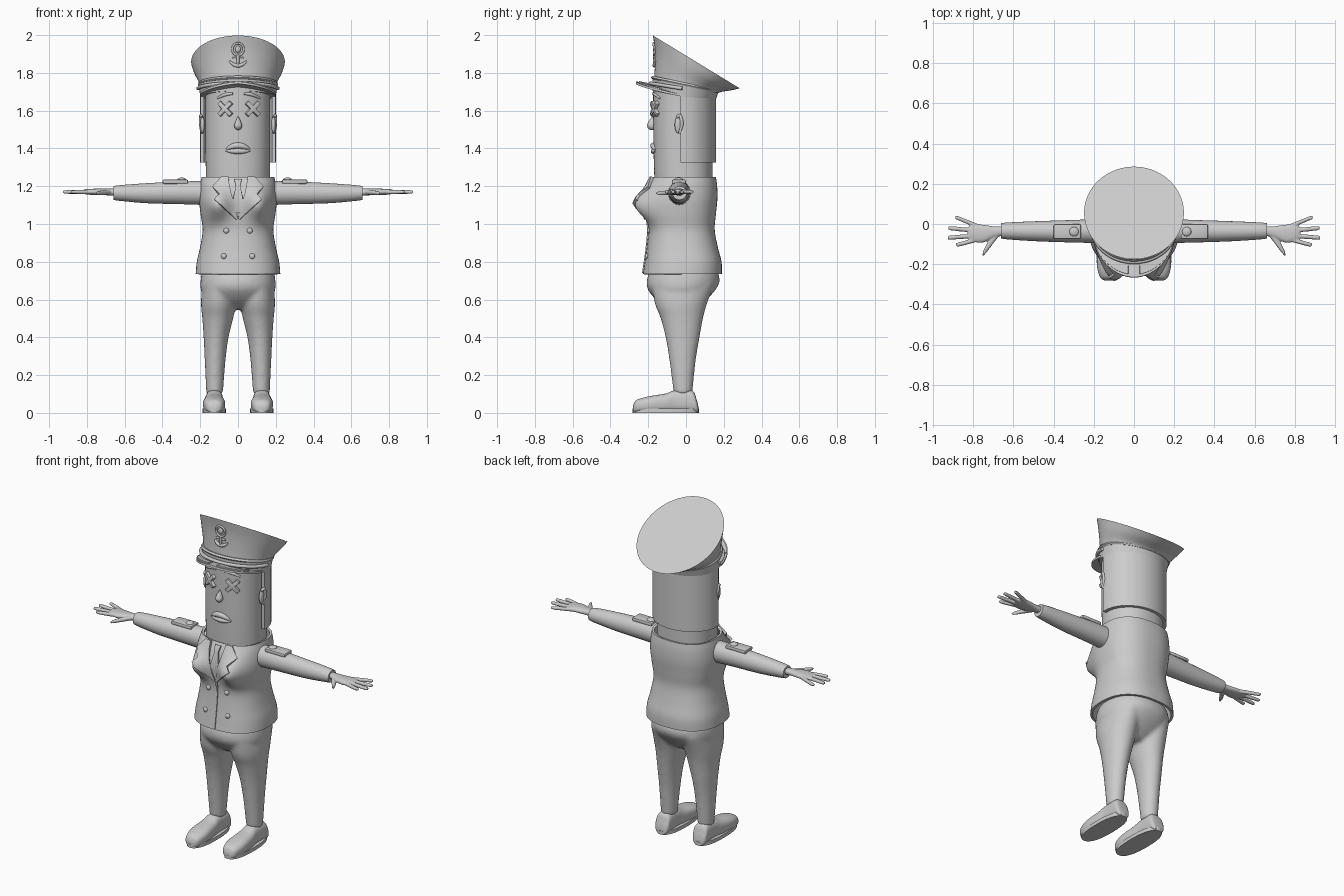
import bpy, bmesh
from math import sin, cos, pi, exp, radians
from mathutils import Vector
from mathutils.bvhtree import BVHTree

old = bpy.data.objects.get("Cube")
if old:
    bpy.data.objects.remove(old)

grey = bpy.data.materials.new("plain grey")
grey.use_nodes = True
grey.diffuse_color = (0.6, 0.6, 0.6, 1)
grey.node_tree.nodes["Principled BSDF"].inputs["Base Color"].default_value = (0.6, 0.6, 0.6, 1)
SIDES = (("left", 1), ("right", -1))


def finish(ob, name, angle=40):
    """Apply modifiers, name, colour and shade an object."""
    bpy.ops.object.select_all(action='DESELECT')
    ob.select_set(True)
    bpy.context.view_layer.objects.active = ob
    bpy.ops.object.convert(target='MESH')
    ob.name = name
    ob.data.materials.clear()
    ob.data.materials.append(grey)
    bpy.ops.object.shade_smooth_by_angle(angle=radians(angle))
    return ob


def surface(name, rows, closed=False, caps=False, thick=0, offset=0):
    """Skin a grid of points, optionally wrapped, capped or thickened."""
    bm = bmesh.new()
    vs = [[bm.verts.new(p) for p in row] for row in rows]
    n = len(vs[0])
    for a, b in zip(vs, vs[1:]):
        for i in range(n if closed else n - 1):
            j = (i + 1) % n
            bm.faces.new((a[i], a[j], b[j], b[i]))
    if caps:
        bm.faces.new(vs[0])
        bm.faces.new(vs[-1])
    bmesh.ops.recalc_face_normals(bm, faces=bm.faces)
    me = bpy.data.meshes.new(name)
    bm.to_mesh(me)
    bm.free()
    ob = bpy.data.objects.new(name, me)
    bpy.context.collection.objects.link(ob)
    if thick:
        mod = ob.modifiers.new("thickness", 'SOLIDIFY')
        mod.thickness, mod.offset = thick, offset
    return finish(ob, name)


def smooth(keys, k=5):
    """Catmull-Rom interpolation of tuples."""
    out = []
    for i in range(len(keys) - 1):
        p0, p1, p2, p3 = keys[max(i - 1, 0)], keys[i], keys[i + 1], keys[min(i + 2, len(keys) - 1)]
        for s in range(k):
            t = s / k
            out.append([b + t / 2 * (c - a + t * (2 * a - 5 * b + 4 * c - d + t * (3 * b - 3 * c + d - a)))
                        for a, b, c, d in zip(p0, p1, p2, p3)])
    return out + [list(keys[-1])]


def loft(name, axis, keys, power=2, s=1, n=40, bend=None, **kw):
    """Rings along an axis; each key is (position, a min, a max, b min, b max)."""
    rows = []
    for t, a0, a1, b0, b1 in smooth(keys):
        row = []
        for i in range(n):
            c, d = cos(2 * pi * i / n), sin(2 * pi * i / n)
            a = (a0 + a1) / 2 + (a1 - a0) / 2 * abs(c) ** (2 / power) * (1 if c > 0 else -1)
            b = (b0 + b1) / 2 + (b1 - b0) / 2 * abs(d) ** (2 / power) * (1 if d > 0 else -1)
            x, y, z = {'x': (t, a, b), 'y': (a, t, b), 'z': (a, b, t)}[axis]
            p = Vector((x * s, y, z))
            row.append(bend(p) if bend else p)
        rows.append(row)
    return surface(name, rows, True, **{"caps": True, **kw})


def merge(name, parts, voxel, iterations):
    """Blend overlapping parts into one soft skin."""
    bpy.ops.object.select_all(action='DESELECT')
    for p in parts:
        p.select_set(True)
    bpy.context.view_layer.objects.active = parts[0]
    bpy.ops.object.join()
    ob = parts[0]
    ob.modifiers.new("blend", 'REMESH').voxel_size = voxel
    ob.modifiers.new("soften", 'SMOOTH').iterations = iterations
    return finish(ob, name, 60)


def front_of(ob):
    tree = BVHTree.FromPolygons([ob.matrix_world @ v.co for v in ob.data.vertices],
                                [p.vertices[:] for p in ob.data.polygons])

    def on(x, z, lift=0):
        hit = tree.ray_cast(Vector((x, -1, z)), Vector((0, 1, 0)))[0]
        return Vector((x, (hit.y if hit else -0.17) - lift, z))
    return on


def patch(name, on, outer, inner, thick, s=1):
    """Plate between two rails of (x, z), wrapped on a surface."""
    rows = []
    for (i, a), b in zip(enumerate(outer), inner):
        steps = 1 if i == len(outer) - 1 else 5
        for k in range(steps):
            a2, b2 = (outer[i + 1], inner[i + 1]) if steps > 1 else (a, b)
            p, q = Vector(a).lerp(Vector(a2), k / 5), Vector(b).lerp(Vector(b2), k / 5)
            rows.append([on(s * p.lerp(q, u / 8).x, p.lerp(q, u / 8).y) for u in range(9)])
    return surface(name, rows, thick=thick)


def tube(name, pts, radii):
    cu = bpy.data.curves.new(name, 'CURVE')
    cu.dimensions, cu.bevel_depth, cu.bevel_resolution, cu.use_fill_caps = '3D', 1, 3, True
    sp = cu.splines.new('POLY')
    path = smooth([(*p, r) for p, r in zip(pts, radii)])
    sp.points.add(len(path) - 1)
    for pt, (x, y, z, r) in zip(sp.points, path):
        pt.co, pt.radius = (x, y, z, 1), r
    ob = bpy.data.objects.new(name, cu)
    bpy.context.collection.objects.link(ob)
    return finish(ob, name)


def box(name, loc, size, rot=(0, 0, 0), bevel=0.004):
    bpy.ops.mesh.primitive_cube_add(size=1, location=loc, rotation=rot)
    ob = bpy.context.object
    ob.scale = size
    bpy.ops.object.transform_apply(location=False, rotation=False)
    mod = ob.modifiers.new("edge", 'BEVEL')
    mod.width, mod.segments = bevel, 2
    return finish(ob, name)


def ball(name, loc, size):
    bpy.ops.mesh.primitive_uv_sphere_add(segments=20, ring_count=12, location=loc)
    bpy.context.object.scale = size
    return finish(bpy.context.object, name)


# Head, hair shell and ears
head = loft("head", 'z', [(1.18, -.168, .168, -.165, .14), (1.4, -.172, .17, -.172, .142),
                          (1.74, -.172, .17, -.175, .142)], 2.2, n=56)
face = front_of(head)
hair = [[(.19 * cos(a), -.012 + .162 * sin(a), z)
         for a in [radians(-6 + 192 * i / 40) for i in range(41)]] for z in (1.325, 1.45, 1.6, 1.72)]
surface("hair", hair, thick=.02)
for side, s in SIDES:
    ball(side + "_ear", (s * .188, -.04, 1.525), (.012, .02, .045))
    tube(side + "_ear_rim", [(s * .192, -.05, 1.565), (s * .198, -.03, 1.572), (s * .198, -.022, 1.525),
                             (s * .192, -.035, 1.48)], [.007, .009, .009, .006])

# Face
for side, s in SIDES:
    x = .005 + s * .072
    for k, turn in enumerate((45, -45)):
        box(f"{side}_eye_bar_{k + 1}", face(x, 1.61), (.095, .03, .024), (0, radians(turn), s * .35))
    tube(side + "_brow", [face(.003 + s * u, z) for u, z in ((.03, 1.69), (.07, 1.685), (.115, 1.665))],
         [.006, .009, .005])
loft("nose", 'z', [(1.498, -.004, .006, -.19, -.175), (1.505, -.015, .017, -.2, -.16),
                   (1.522, -.02, .022, -.206, -.16), (1.545, -.012, .014, -.197, -.16),
                   (1.568, -.002, .003, -.18, -.17)], n=20)
for lip, mid, end, r in (("upper_lip", 1.415, 1.392, .014), ("lower_lip", 1.385, 1.388, .012)):
    tube(lip, [face(x, end + (mid - end) * (1 - (x / .065) ** 2)) for x in (-.065, -.035, 0, .035, .065)],
         [.004, r, r + .003, r, .004])


# Jacket
def chest(p):
    if p.y < -.02:
        p.y -= .078 * exp(-((abs(p.x) - .115) / .06) ** 2 - ((p.z - 1.1) / .075) ** 2)
    return p


jacket = loft("jacket", 'z', [(.735, -.224, .224, -.228, .19), (.8, -.218, .218, -.218, .188),
                              (.88, -.2, .2, -.207, .168), (.97, -.187, .187, -.2, .152),
                              (1.05, -.198, .198, -.208, .158), (1.13, -.206, .206, -.212, .166),
                              (1.2, -.202, .202, -.2, .165), (1.25, -.192, .192, -.178, .158)],
              2.4, n=72, bend=chest, caps=False, thick=.014, offset=-1)
front = front_of(jacket)
patch("tie", front, [(-.02, 1.235), (-.012, 1.2), (-.03, 1.12), (-.004, 1.04)],
      [(.02, 1.235), (.012, 1.2), (.03, 1.12), (.004, 1.04)], .02)
patch("front_seam", front, [(-.005, 1.03), (-.005, .9), (-.005, .74)],
      [(.005, 1.03), (.005, .9), (.005, .74)], .012)
for side, s in SIDES:
    patch(side + "_lapel", front, [(.085, 1.245), (.13, 1.19), (.1, 1.15), (.122, 1.125), (.012, 1.025)],
          [(.05, 1.245), (.045, 1.2), (.04, 1.16), (.028, 1.11), (.002, 1.03)], .03, s)
    for k, (x, z) in enumerate(((.062, .965), (.075, .83))):
        ball(f"{side}_button_{k + 1}", front(s * x, z), (.015, .01, .015))

# Trousers
parts = [loft("hips", 'z', [(.755, -.19, .19, -.19, .165), (.7, -.198, .198, -.208, .178),
                            (.65, -.196, .196, -.2, .155), (.59, -.165, .165, -.15, .1),
                            (.55, -.09, .09, -.09, .05)], 2.2)]
for side, s in SIDES:
    parts.append(loft("leg", 'z', [(.1, .08, .168, -.065, .033), (.28, .066, .176, -.088, .052),
                                   (.4, .05, .182, -.108, .072), (.5, .026, .189, -.134, .09),
                                   (.58, .01, .196, -.165, .112), (.68, .01, .19, -.18, .15)], s=s))
merge("trousers", parts, .011, 4)

# Shoes with soles
for side, s in SIDES:
    loft(side + "_shoe", 'y', [(-.28, .105, .148, .005, .04), (-.262, .082, .17, 0, .068),
                               (-.2, .068, .185, 0, .087), (-.11, .074, .18, 0, .102),
                               (-.055, .08, .172, 0, .12), (.03, .08, .172, 0, .12),
                               (.055, .085, .168, 0, .075), (.065, .098, .152, 0, .035)], 2.6, s)
    loft(side + "_sole", 'z', [(0, .064, .188, -.282, .068), (.022, .064, .188, -.282, .068)], 2.4, s)

# Sleeves, epaulettes and hands
FINGERS = (("index", -.072, -.1, .885), ("middle", -.055, -.066, .925),
           ("ring", -.036, -.02, .922), ("little", -.018, .03, .888))
for side, s in SIDES:
    loft(side + "_sleeve", 'x', [(.16, -.095, .025, 1.1, 1.228), (.3, -.092, .02, 1.105, 1.225),
                                 (.48, -.086, .014, 1.11, 1.216), (.62, -.077, .008, 1.122, 1.206),
                                 (.66, -.072, .004, 1.128, 1.2)], s=s)
    ex, bx = (.3, .262) if s > 0 else (-.332, -.298)
    box(side + "_epaulette", (ex, -.038, 1.224), (.135, .074, .022), bevel=.007)
    ball(side + "_epaulette_button", (bx, -.038, 1.235), (.023, .023, .011))
    hand = [loft("palm", 'x', [(.64, -.058, -.012, 1.15, 1.188), (.69, -.066, -.012, 1.152, 1.187),
                               (.75, -.092, -.004, 1.153, 1.187), (.8, -.088, .0, 1.156, 1.185),
                               (.825, -.075, -.015, 1.162, 1.18)], 2.3, s)]
    for name, y0, y1, x1 in FINGERS:
        hand.append(loft(name, 'x', [(.76, y0 - .011, y0 + .011, 1.157, 1.182),
                                     (x1 - .015, y1 - .012, y1 + .009, 1.16, 1.179),
                                     (x1, y1 - .005, y1 + .005, 1.165, 1.174)], 2, s, 16))
    hand.append(loft("thumb", 'x', [(.675, -.065, -.03, 1.156, 1.182), (.715, -.118, -.07, 1.153, 1.178),
                                    (.742, -.152, -.118, 1.152, 1.174), (.752, -.162, -.145, 1.156, 1.168)],
                     2, s, 16))
    merge(side + "_hand", hand, .0045, 2)


# Cap: tilted rings given by (front y, front z, back y, back z, half width)
def tilted(name, keys, **kw):
    rows = []
    for yf, zf, yb, zb, r in keys:
        f, b = Vector((0, yf, zf)), Vector((0, yb, zb))
        rows.append([(f + b) / 2 + (b - f) / 2 * sin(a) + Vector((r * cos(a), 0, 0))
                     for a in [2 * pi * i / 72 for i in range(72)]])
    return surface(name, rows, True, **kw)


cap = tilted("cap_crown", smooth([(-.17, 1.76, .165, 1.69, .2), (-.165, 1.83, .19, 1.7, .212),
                                  (-.165, 1.92, .24, 1.708, .234), (-.175, 1.998, .285, 1.718, .248)]), caps=True)
tilted("cap_band", [(-.178, 1.705, .152, 1.64, .2), (-.178, 1.77, .17, 1.695, .207)], caps=True)
tilted("cap_piping", [(-.18, 1.768, .173, 1.693, .208), (-.186, 1.776, .178, 1.7, .213),
                      (-.178, 1.785, .174, 1.71, .208)], caps=True)


def visor(name, a0, a1, r0, r1, lift, thick):
    rows = []
    for i in range(33):
        a = radians(a0 + (a1 - a0) * i / 32)
        row = []
        for k in range(5):
            u = r0 + (r1 - r0) * k / 4
            y = -.02 + (.15 + .095 * u) * sin(a)
            row.append((.205 * cos(a), y, 1.73 - .2 * (y + .17) - .02 * abs(cos(a)) + lift))
        rows.append(row)
    return surface(name, rows, thick=thick)


visor("cap_visor", 190, 350, 0, 1, 0, .012)
visor("right_visor_leaf", 215, 262, .4, .85, .008, .01)
visor("left_visor_leaf", 278, 325, .4, .85, .008, .01)
tube("cap_strap", [(.212 * cos(a), -.004 + .185 * sin(a), 1.715 - .03 * sin(a))
                   for a in [radians(185 + 17 * i) for i in range(11)]], [.01] * 11)

# Cap badge
brim = front_of(cap)
tube("badge_ring", [brim(.03 * cos(a), 1.925 + .032 * sin(a), .004)
                    for a in [2 * pi * i / 12 for i in range(13)]], [.006] * 13)
ball("badge_centre", brim(0, 1.925), (.015, .01, .018))
tube("badge_stem", [brim(0, z, .004) for z in (1.893, 1.865, 1.835)], [.008, .008, .006])
tube("badge_bar", [brim(x, 1.878, .003) for x in (-.03, 0, .03)], [.006] * 3)
tube("badge_arc", [brim(x, 1.838 + 12 * x * x, .003) for x in (-.045, -.025, 0, .025, .045)],
     [.004, .009, .01, .009, .004])
